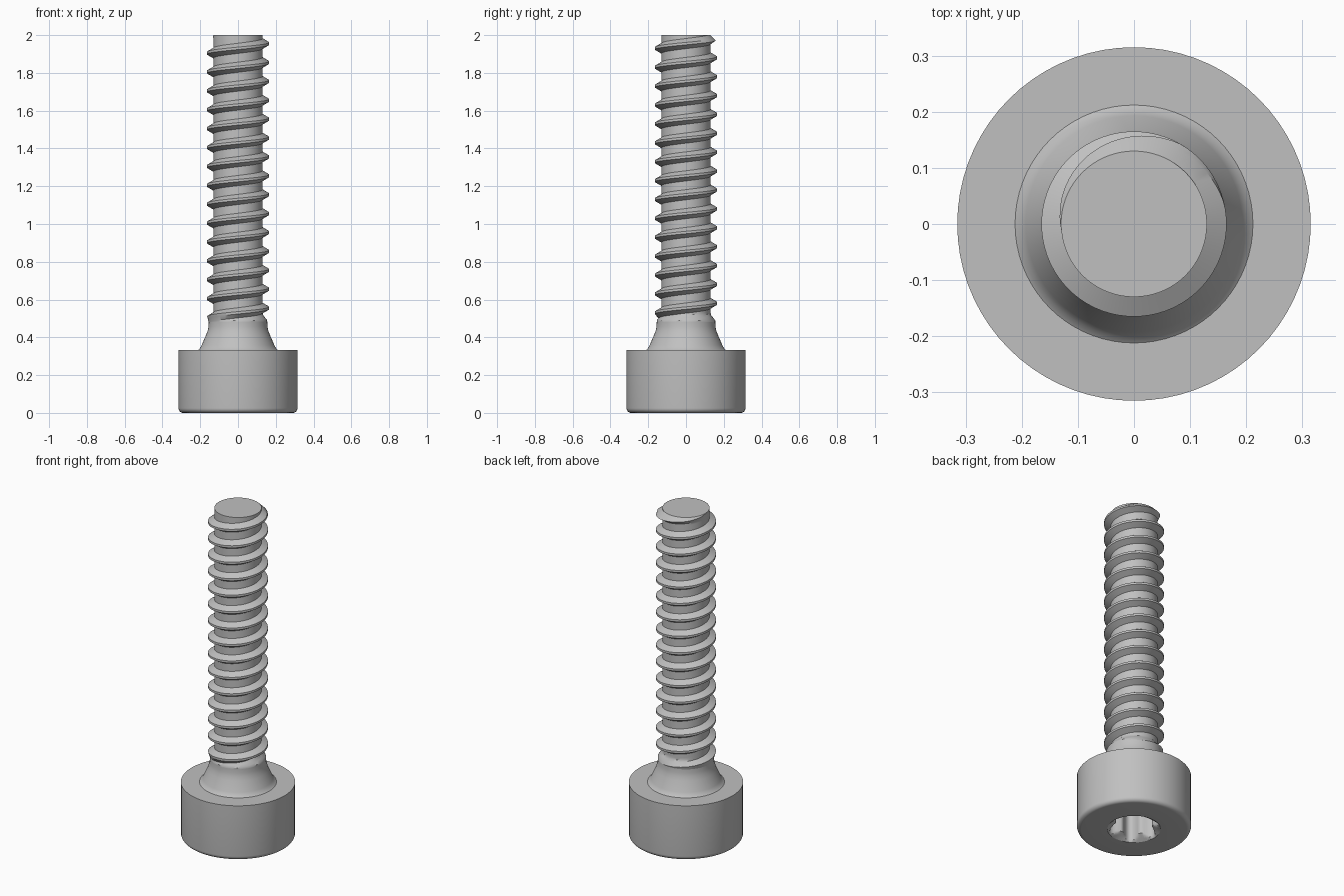
import bpy, bmesh, math

cube = bpy.data.objects.get("Cube")
if cube:
    bpy.data.objects.remove(cube, do_unlink=True)

STEEL = (0.53, 0.53, 0.53, 1)
mat = bpy.data.materials.new("grey steel")
mat.use_nodes = True
mat.diffuse_color = STEEL
mat.node_tree.nodes["Principled BSDF"].inputs["Base Color"].default_value = STEEL

SEG = 72                    # sides round the axis
TOP = 2.0
NECK_TOP, NECK_R = 0.48, 0.155
ROOT_R, CREST_R, PITCH = 0.13, 0.165, 0.1
HEAD_R, HEAD_H, ROUND = 0.315, 0.333, 0.025


def polar(r, a, z):
    return (r * math.cos(a), r * math.sin(a), z)


def skin(bm, rows, closed):
    """Join neighbouring rows of vertices with quads."""
    for lower, upper in zip(rows, rows[1:]):
        n = len(lower)
        for i in range(n if closed else n - 1):
            j = (i + 1) % n
            bm.faces.new((lower[i], lower[j], upper[j], upper[i]))


def finish(bm, name):
    bmesh.ops.remove_doubles(bm, verts=bm.verts, dist=0.0002)
    bmesh.ops.recalc_face_normals(bm, faces=bm.faces)
    mesh = bpy.data.meshes.new(name)
    bm.to_mesh(mesh)
    bm.free()
    obj = bpy.data.objects.new(name, mesh)
    bpy.context.collection.objects.link(obj)
    mesh.materials.append(mat)
    bpy.ops.object.select_all(action='DESELECT')
    obj.select_set(True)
    bpy.context.view_layer.objects.active = obj
    bpy.ops.object.shade_smooth_by_angle(angle=math.radians(32))
    return obj


# Head with six-lobed socket and flared neck, lofted from the socket floor outward
def socket(z):
    return lambda a: max(0.122 + 0.021 * math.cos(6 * a), 0.147 - 1.5 * z)


def circle(r):
    return lambda a: r


sections = [(circle(0), 0.19), (socket(0.17), 0.17)]
sections += [(socket(z), z) for z in (0.03, 0.02, 0.01, 0)]
for k in range(7):
    t = k / 6 * math.pi / 2
    sections.append((circle(HEAD_R - ROUND + ROUND * math.sin(t)),
                     ROUND - ROUND * math.cos(t)))
sections.append((circle(HEAD_R), HEAD_H))
for r, z in [(0.212, HEAD_H), (0.202, 0.341), (0.193, 0.358), (0.168, 0.415),
             (0.16, 0.437), (0.156, 0.458), (NECK_R, NECK_TOP)]:
    sections.append((circle(r), z))

bm = bmesh.new()
angles = [2 * math.pi * i / SEG for i in range(SEG)]
skin(bm, [[bm.verts.new(polar(f(a), a, z)) for a in angles] for f, z in sections], True)
finish(bm, "head_and_neck")


# Threaded shank: one helical strip, trimmed at the neck and chamfered at the tip
def thread_point(angle, z, r):
    z = min(max(z, NECK_TOP), TOP)
    r = max(r, NECK_R - 0.8 * max(0, z - NECK_TOP - 0.01))     # run-in from neck
    r = min(r, NECK_R + 0.25 * (z - NECK_TOP), ROOT_R + TOP - z)
    return polar(r, angle, z)


flat, foot = 0.065, 0.27    # crest and flank half widths, in pitches
profile = [(-0.5, ROOT_R), (-0.385, ROOT_R), (-foot, ROOT_R), (-flat, CREST_R),
           (flat, CREST_R), (foot, ROOT_R), (0.385, ROOT_R), (0.5, ROOT_R)]
start, turns = 0.355, 18

bm = bmesh.new()
rows = []
for j in range(turns * SEG + 1):
    a = 2 * math.pi * (j % SEG) / SEG
    z = start + PITCH * j / SEG
    rows.append([bm.verts.new(thread_point(a, z + u * PITCH, r)) for u, r in profile])
skin(bm, rows, False)

# Flat tip
bm.faces.new([bm.verts.new(polar(ROOT_R, a, TOP)) for a in angles])
finish(bm, "threaded_shank")
